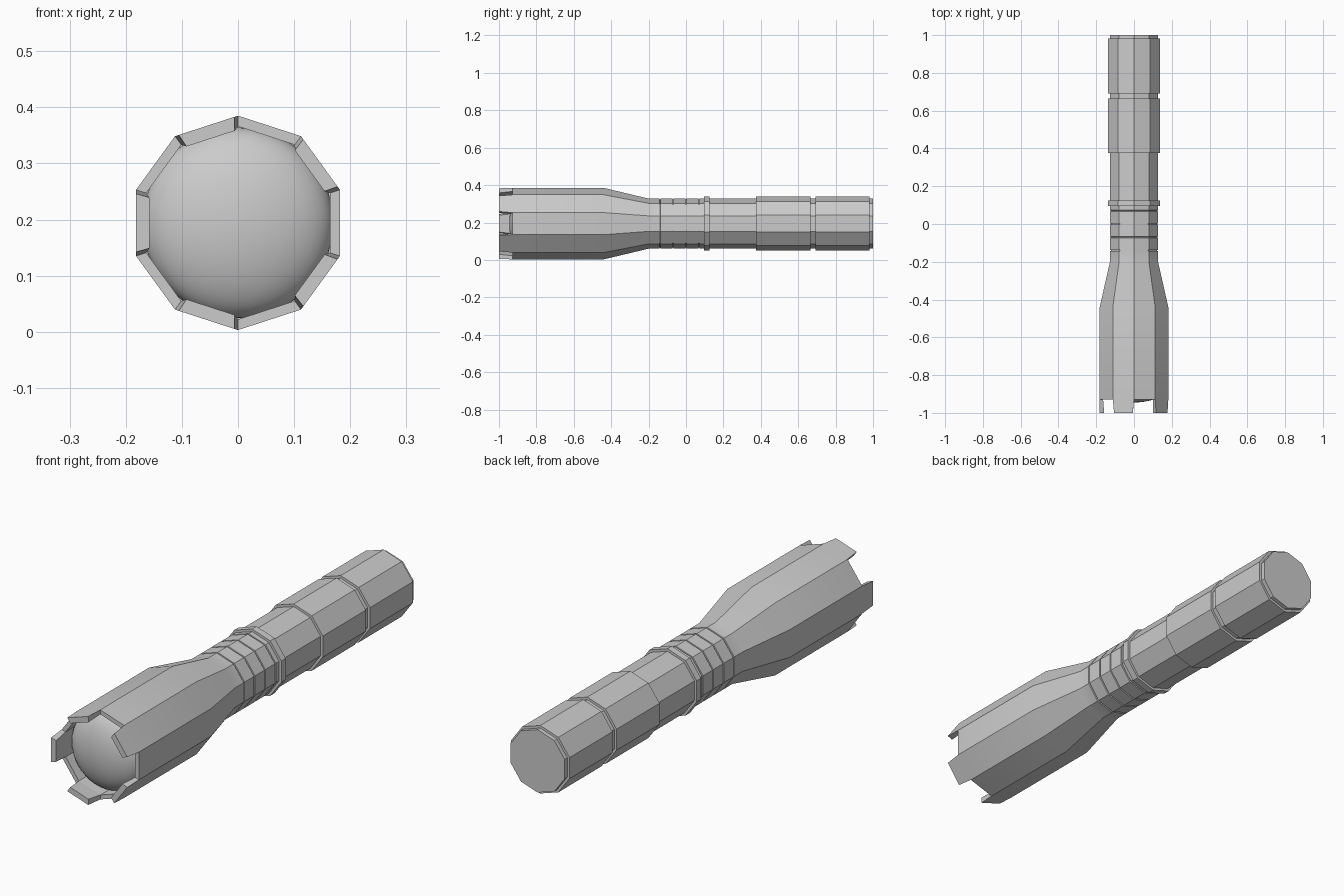
import bpy, bmesh, math

if "Cube" in bpy.data.objects:
    bpy.data.objects.remove(bpy.data.objects["Cube"])

CZ = 0.194      # height of the torch axis
SIDES = 10


def ring_point(y, r, deg):
    a = math.radians(deg)
    return (r * math.cos(a), y, CZ + r * math.sin(a))


def finish(name, bm, angle):
    bmesh.ops.recalc_face_normals(bm, faces=bm.faces[:])
    me = bpy.data.meshes.new(name)
    bm.to_mesh(me)
    bm.free()
    ob = bpy.data.objects.new(name, me)
    bpy.context.collection.objects.link(ob)
    bpy.ops.object.select_all(action='DESELECT')
    ob.select_set(True)
    bpy.context.view_layer.objects.active = ob
    bpy.ops.object.shade_smooth_by_angle(angle=math.radians(angle))
    return ob


def lathe(name, profile, sides, angle=30):
    """Spin (y, radius) points about the y axis and cap both ends."""
    bm = bmesh.new()
    rings = [[bm.verts.new(ring_point(y, r, 18 + 360 * k / sides)) for k in range(sides)]
             for y, r in profile]
    for a, b in zip(rings, rings[1:]):
        for k in range(sides):
            j = (k + 1) % sides
            bm.faces.new((a[k], a[j], b[j], b[k]))
    bm.faces.new(rings[0])
    bm.faces.new(rings[-1])
    return finish(name, bm, angle)


# Head: hollow front rim, straight barrel and taper, joined to the grooved neck
NECK, GRIP = 0.134, 0.145
body = [(-0.85, 0.172), (-0.928, 0.172), (-0.928, 0.191), (-0.44, 0.191), (-0.20, NECK)]
for y in (-0.14, -0.07, 0.0, 0.07):
    body += [(y - 0.003, NECK), (y - 0.002, NECK - 0.006),
             (y + 0.002, NECK - 0.006), (y + 0.003, NECK)]
# Collar, slim section, two grip sleeves and tail cap
for y0, y1 in ((0.095, 0.125), (0.375, 0.665), (0.692, 0.982)):
    body += [(y0, NECK), (y0, GRIP), (y1, GRIP), (y1, NECK)]
body.append((1.0, NECK))
lathe("torch_body", body, SIDES)

# Domed lens recessed in the head
lens = []
for i in range(13):
    t = math.radians(88 * i / 12)
    lens.append((-0.865 - 0.08 * math.sin(t), 0.17 * math.cos(t)))
lathe("lens", lens, 40, 60)

# Bezel teeth on every second side of the head
bm = bmesh.new()
for n in range(5):
    mid = 36 + 72 * n
    corners = []
    for y, inner, inset in ((-0.928, 0.172, 0.0), (-1.0, 0.166, 0.06)):
        quad = []
        for r, s in ((0.191, -1), (0.191, 1), (inner, 1), (inner, -1)):
            p = ring_point(y, r, mid + s * 18)
            q = ring_point(y, r, mid - s * 18)
            quad.append(bm.verts.new([u + (v - u) * inset for u, v in zip(p, q)]))
        corners.append(quad)
    a, b = corners
    bm.faces.new(a)
    bm.faces.new(b)
    for k in range(4):
        j = (k + 1) % 4
        bm.faces.new((a[k], a[j], b[j], b[k]))
finish("bezel_teeth", bm, 20)
